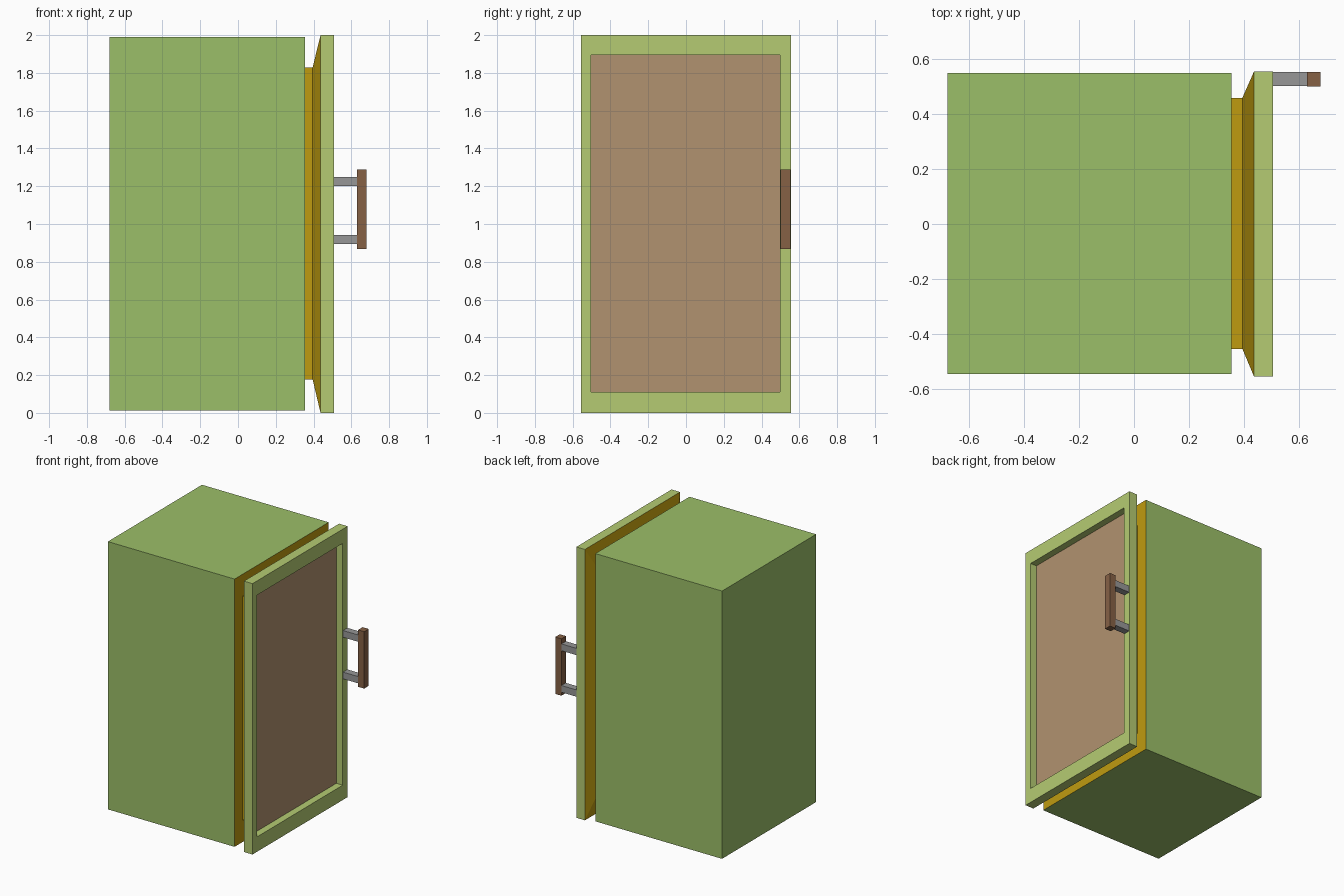
import bpy, bmesh

if "Cube" in bpy.data.objects:
    bpy.data.objects.remove(bpy.data.objects["Cube"])


def material(name, rgb):
    m = bpy.data.materials.new(name)
    m.diffuse_color = (*rgb, 1)
    m.use_nodes = True
    m.node_tree.nodes["Principled BSDF"].inputs["Base Color"].default_value = m.diffuse_color
    return m


GREEN = material("cabinet_green", (0.33, 0.52, 0.14))
LIME = material("door_lime", (0.46, 0.60, 0.17))
GOLD = material("seal_gold", (0.52, 0.33, 0.005))
TAN = material("panel_tan", (0.44, 0.29, 0.16))
BROWN = material("grip_brown", (0.24, 0.12, 0.06))
GREY = material("post_grey", (0.31, 0.31, 0.31))


def loft(name, rings, mats, start=None, end=None):
    """Skin rectangles (x, y0, y1, z0, z1) along x, one material per band."""
    palette = list(dict.fromkeys([m for m in mats + [start, end] if m]))
    bm = bmesh.new()
    loops = [[bm.verts.new((x, y, z)) for y, z in ((y0, z0), (y1, z0), (y1, z1), (y0, z1))]
             for x, y0, y1, z0, z1 in rings]
    for a, b, m in zip(loops, loops[1:], mats):
        for i in range(4):
            j = (i + 1) % 4
            bm.faces.new((a[j], a[i], b[i], b[j])).material_index = palette.index(m)
    if start:
        bm.faces.new(loops[0][::-1]).material_index = palette.index(start)
    if end:
        bm.faces.new(loops[-1]).material_index = palette.index(end)
    # bands above are wound inward or outward consistently; face them all outward
    bmesh.ops.recalc_face_normals(bm, faces=bm.faces)
    me = bpy.data.meshes.new(name)
    bm.to_mesh(me)
    bm.free()
    for m in palette:
        me.materials.append(m)
    ob = bpy.data.objects.new(name, me)
    bpy.context.collection.objects.link(ob)
    return ob


def box(name, x0, x1, y0, y1, z0, z1, mat):
    return loft(name, [(x0, y0, y1, z0, z1), (x1, y0, y1, z0, z1)], [mat], mat, mat)


# Cabinet with gold front rim and inset neck
body = (-0.547, 0.551, 0.013, 1.99)
neck = (-0.455, 0.46, 0.178, 1.828)
loft("cabinet",
     [(-0.68, *body), (0.355, *body), (0.355, *neck), (0.395, *neck)],
     [GREEN, GOLD, GOLD], start=GREEN, end=GOLD)

# Door with flared gold back, raised frame and recessed panel
outer = (-0.555, 0.555, 0.0, 2.0)
inner = (-0.502, 0.498, 0.11, 1.895)
loft("door",
     [(0.395, *neck), (0.437, *outer), (0.507, *outer), (0.507, *inner), (0.455, *inner)],
     [GOLD, LIME, LIME, LIME], start=GOLD, end=TAN)

# Handle: two posts and a vertical grip
for label, z in (("upper", 1.2), ("lower", 0.893)):
    box(label + "_handle_post", 0.505, 0.63, 0.502, 0.553, z, z + 0.05, GREY)
box("handle_grip", 0.63, 0.68, 0.501, 0.554, 0.868, 1.288, BROWN)
